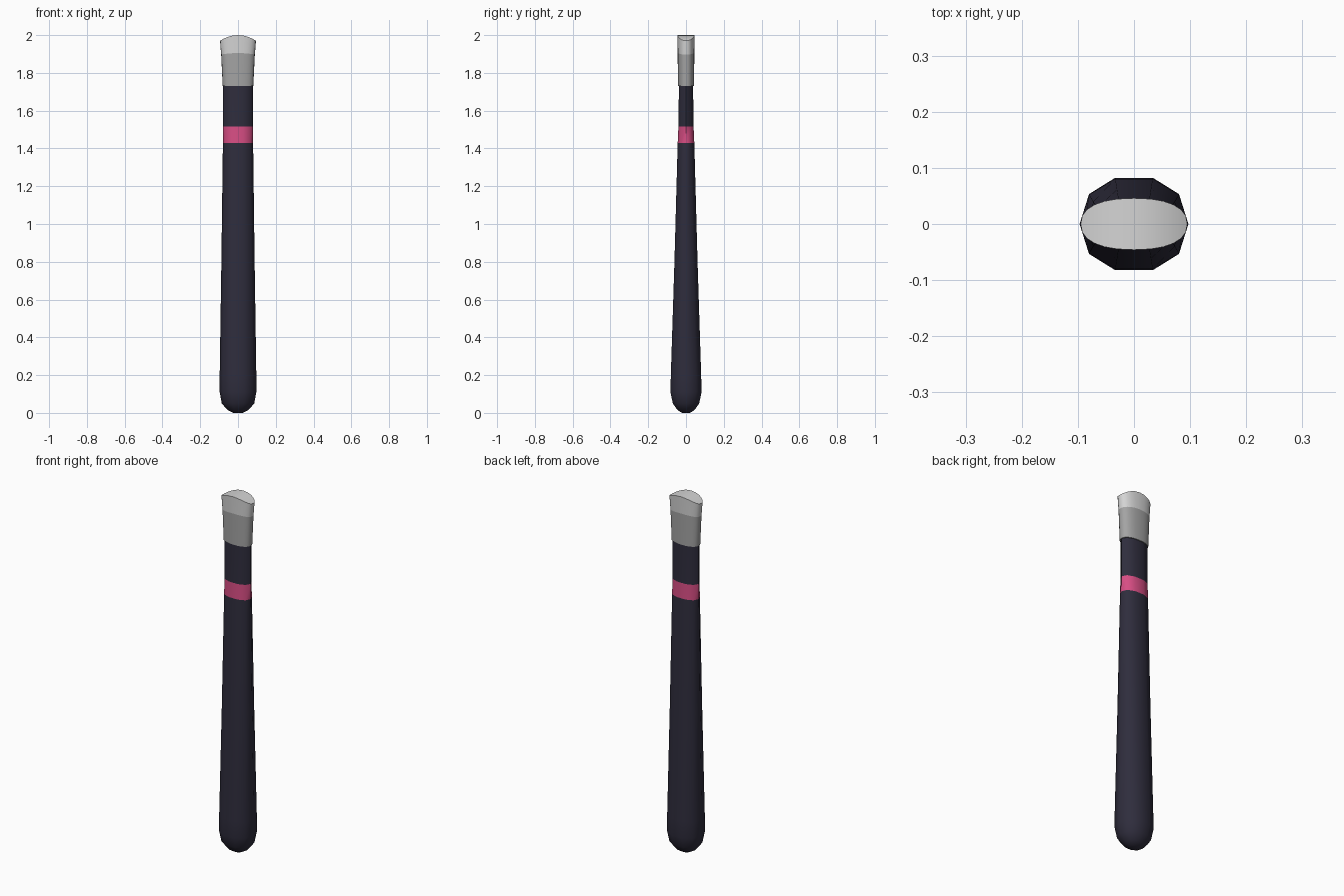
import bpy, bmesh, math

cube = bpy.data.objects.get("Cube")
if cube:
    bpy.data.objects.remove(cube)


def material(name, rgb, rough=0.5):
    mat = bpy.data.materials.new(name)
    mat.use_nodes = True
    mat.diffuse_color = (*rgb, 1)
    shader = mat.node_tree.nodes["Principled BSDF"]
    shader.inputs["Base Color"].default_value = (*rgb, 1)
    shader.inputs["Roughness"].default_value = rough
    return mat


navy = material("dark_navy", (0.028, 0.026, 0.046))
pink = material("pink", (0.68, 0.075, 0.23))
grey = material("ferrule_grey", (0.37, 0.37, 0.37))
pale = material("bristle_pale_grey", (0.66, 0.66, 0.66))


def power(value, p):
    return math.copysign(abs(value) ** p, value)


def loft(name, sections, sides, mats, squareness=1.0, arch=None):
    """Stack rings given as (z, half width, half depth, material of the wall above)."""
    bm = bmesh.new()
    rings = []
    for i, (z, rx, ry, _) in enumerate(sections):
        ring = []
        for k in range(sides):
            a = math.tau * k / sides
            x = rx * power(math.cos(a), squareness)
            y = ry * power(math.sin(a), squareness)
            drop = arch[i] * (x / rx) ** 2 if arch else 0
            ring.append(bm.verts.new((x, y, z - drop)))
        rings.append(ring)
    for low, high, section in zip(rings, rings[1:], sections):
        for k in range(sides):
            n = (k + 1) % sides
            face = bm.faces.new((low[k], low[n], high[n], high[k]))
            face.material_index = section[3]
    bm.faces.new(rings[0][::-1]).material_index = sections[0][3]
    # Close the top with strips running front to back, so an arched top stays clean
    top, half, last = rings[-1], sides // 2, sections[-1][3]
    for k in range(half):
        corners = [top[k], top[k + 1], top[-k - 1], top[-k % sides]]
        face = bm.faces.new(list(dict.fromkeys(corners)))
        face.material_index = last
    bmesh.ops.recalc_face_normals(bm, faces=bm.faces)
    mesh = bpy.data.meshes.new(name)
    bm.to_mesh(mesh)
    bm.free()
    obj = bpy.data.objects.new(name, mesh)
    bpy.context.collection.objects.link(obj)
    for mat in mats:
        mesh.materials.append(mat)
    bpy.ops.object.select_all(action="DESELECT")
    obj.select_set(True)
    bpy.context.view_layer.objects.active = obj
    bpy.ops.object.shade_smooth_by_angle(angle=math.radians(50))
    return obj


# Handle: rounded foot, long flattening taper, painted band and neck
loft("handle", [
    (0.0, 0.025, 0.022, 0),
    (0.015, 0.055, 0.047, 0),
    (0.05, 0.086, 0.073, 0),
    (0.11, 0.097, 0.086, 0),
    (0.20, 0.097, 0.084, 0),
    (0.80, 0.088, 0.064, 0),
    (1.43, 0.080, 0.046, 1),
    (1.515, 0.079, 0.042, 0),
    (1.75, 0.079, 0.039, 0),
], 10, [navy, pink], 0.9)

# Ferrule: flat oval sleeve flaring upwards
loft("ferrule", [
    (1.73, 0.081, 0.043, 0),
    (1.905, 0.089, 0.044, 0),
], 24, [grey], 0.85, [0, 0.008])

# Bristle head: continues the flare and ends in an arched top
loft("bristles", [
    (1.905, 0.089, 0.044, 0),
    (1.96, 0.093, 0.045, 0),
    (2.0, 0.095, 0.046, 0),
], 24, [pale], 0.85, [0.008, 0.02, 0.03])
